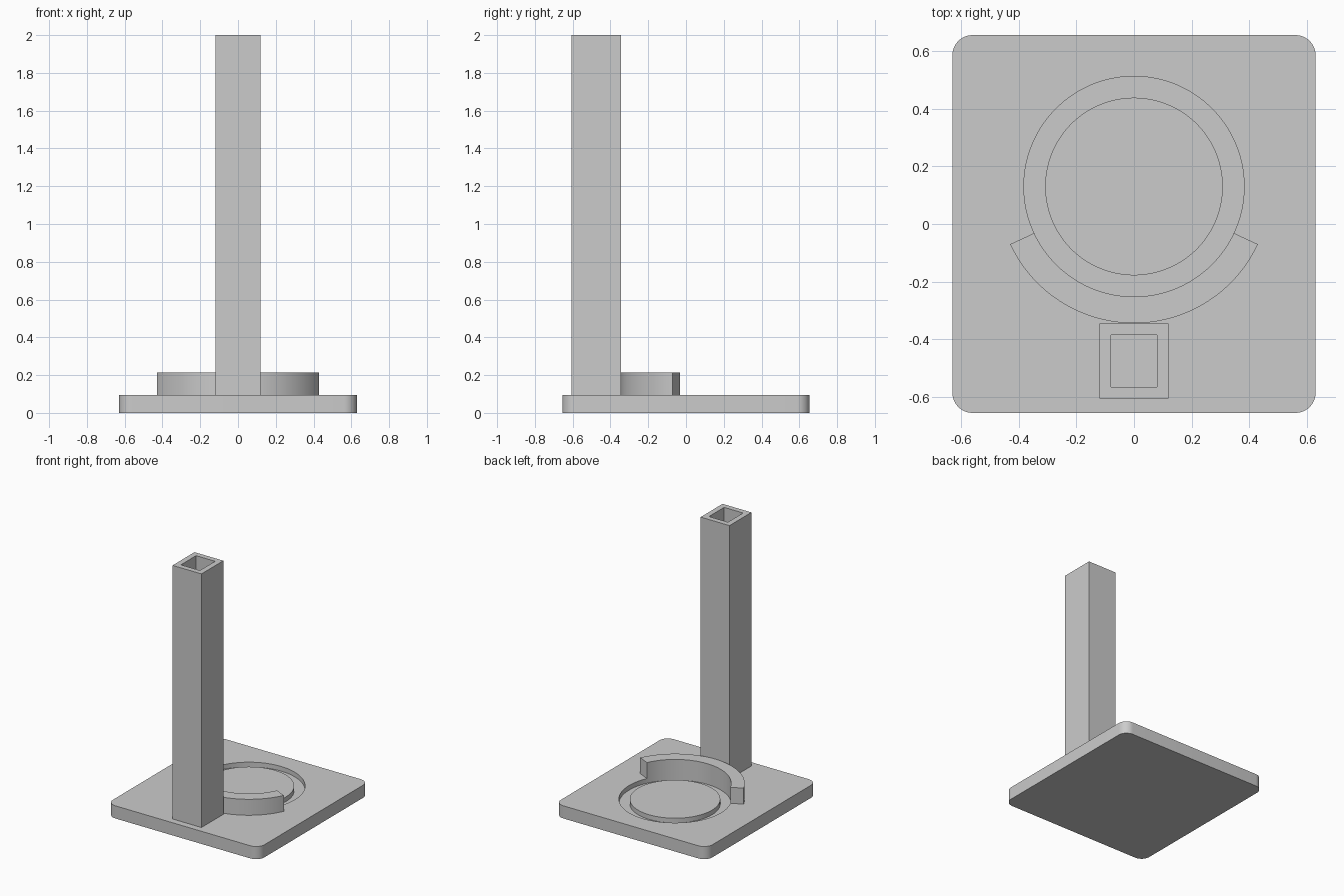
import bpy
import bmesh
from math import radians
from mathutils import Matrix, Vector

cube = bpy.data.objects.get("Cube")
if cube:
    bpy.data.objects.remove(cube, do_unlink=True)

GREY = (0.6, 0.6, 0.6, 1.0)
grey = bpy.data.materials.new("plain_grey")
grey.use_nodes = True
grey.diffuse_color = GREY
grey.node_tree.nodes["Principled BSDF"].inputs["Base Color"].default_value = GREY

BASE_TOP = 0.095
DISH = Vector((0, 0.13, 0))      # centre of the round seat
INNER, RIM, OUTER = 0.308, 0.382, 0.474


def finish(bm, name):
    bmesh.ops.recalc_face_normals(bm, faces=bm.faces[:])
    mesh = bpy.data.meshes.new(name)
    bm.to_mesh(mesh)
    bm.free()
    mesh.materials.append(grey)
    obj = bpy.data.objects.new(name, mesh)
    bpy.context.collection.objects.link(obj)
    return obj


def box(name, x, y0, y1, z0, z1, radius=0):
    """Box centred on x = 0, with optional rounded upright edges."""
    bm = bmesh.new()
    size = Vector((2 * x, y1 - y0, z1 - z0))
    middle = Vector((0, (y0 + y1) / 2, (z0 + z1) / 2))
    bmesh.ops.create_cube(bm, size=1, matrix=Matrix.LocRotScale(middle, None, size))
    if radius:
        upright = [e for e in bm.edges if abs(e.verts[0].co.z - e.verts[1].co.z) > 0.01]
        bmesh.ops.bevel(bm, geom=upright, offset=radius, segments=10, profile=0.5, affect='EDGES')
    return finish(bm, name)


def ring(name, r0, r1, z0, z1, start=0, sweep=360, steps=128):
    """Rectangular section swept around the dish centre; open ends are capped."""
    bm = bmesh.new()
    turn = Matrix.Rotation(radians(start), 3, 'Z')
    section = [(r0, z0), (r1, z0), (r1, z1), (r0, z1)]
    verts = [bm.verts.new(DISH + turn @ Vector((r, 0, z))) for r, z in section]
    edges = [bm.edges.new((verts[i - 1], verts[i])) for i in range(len(verts))]
    bmesh.ops.spin(bm, geom=verts + edges, cent=DISH, axis=(0, 0, 1),
                   angle=radians(sweep), steps=steps)
    bmesh.ops.remove_doubles(bm, verts=bm.verts[:], dist=0.0001)
    if sweep < 360:
        bmesh.ops.holes_fill(bm, edges=[e for e in bm.edges if e.is_boundary], sides=4)
    return finish(bm, name)


def activate(obj):
    bpy.ops.object.select_all(action='DESELECT')
    obj.select_set(True)
    bpy.context.view_layer.objects.active = obj


def cut(obj, cutter):
    cutter.hide_render = True
    mod = obj.modifiers.new("cut", 'BOOLEAN')
    mod.operation = 'DIFFERENCE'
    mod.solver = 'EXACT'
    mod.object = cutter
    activate(obj)
    bpy.ops.object.modifier_apply(modifier=mod.name)
    bpy.data.objects.remove(cutter, do_unlink=True)


# Rounded base plate with a circular groove around a central disc
base = box("base_plate", 0.63, -0.655, 0.655, 0, BASE_TOP, radius=0.07)
cut(base, ring("groove_cutter", INNER, RIM, BASE_TOP - 0.035, BASE_TOP + 0.1))

# Curved wall hugging the front of the groove
wall = ring("curved_wall", RIM, OUTER, BASE_TOP, 0.215, start=-155, sweep=130, steps=48)

# Hollow square post
post = box("hollow_post", 0.12, -0.605, -0.345, BASE_TOP, 2)
cut(post, box("post_cutter", 0.079, -0.565, -0.385, 0, 2.1))

for obj in (base, wall, post):
    activate(obj)
    bpy.ops.object.shade_smooth_by_angle(angle=radians(30))
